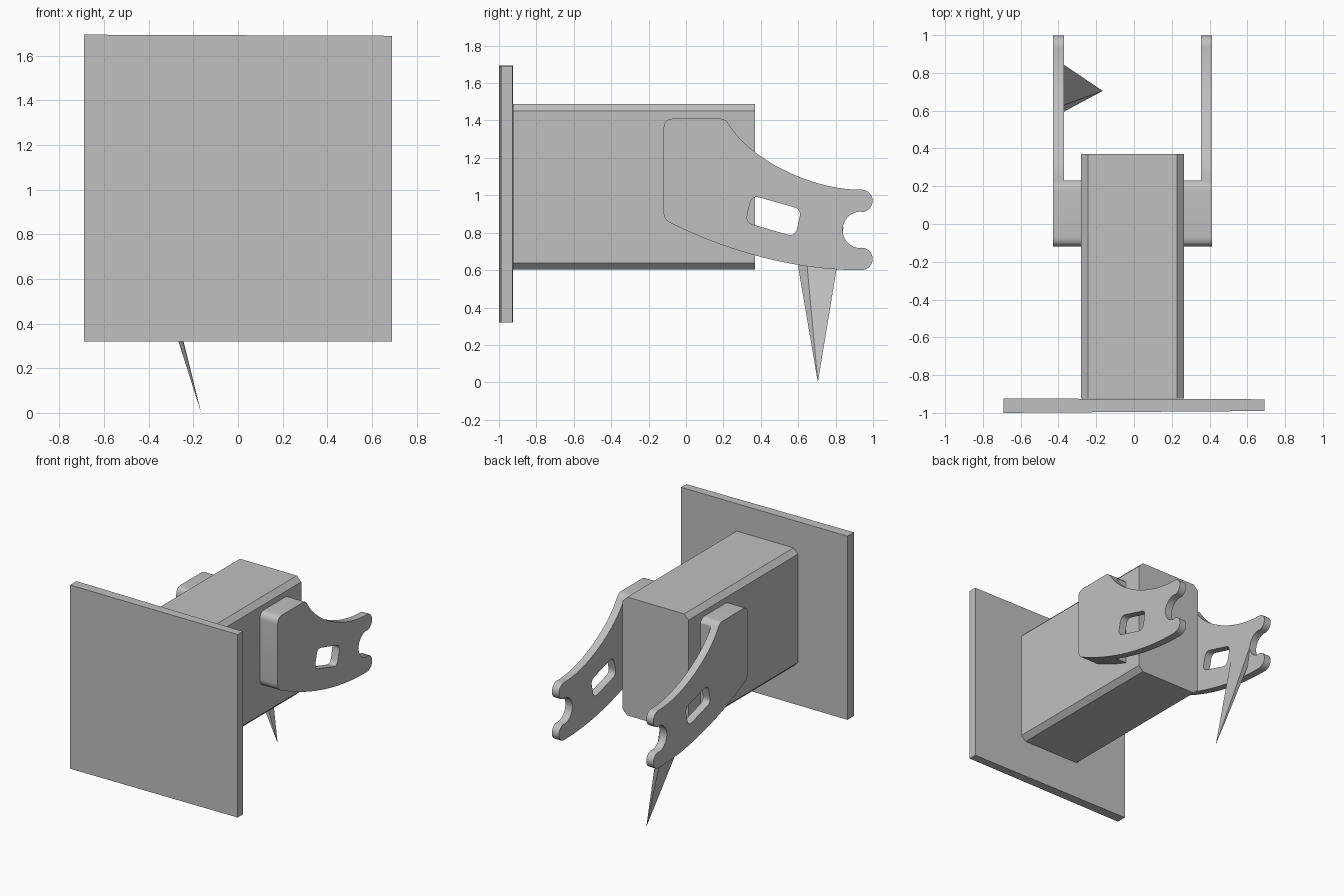
import bpy, bmesh
from math import cos, sin, radians
from mathutils import Vector
from mathutils.geometry import interpolate_bezier

cube = bpy.data.objects.get("Cube")
if cube:
    bpy.data.objects.remove(cube, do_unlink=True)

GREY = (0.53, 0.53, 0.53, 1)
steel = bpy.data.materials.new("plain grey")
steel.use_nodes = True
steel.diffuse_color = GREY
steel.node_tree.nodes["Principled BSDF"].inputs["Base Color"].default_value = GREY

MID = -0.0075   # centre plane of beam and arms


def finish(bm, name, smooth=False):
    bmesh.ops.recalc_face_normals(bm, faces=bm.faces[:])
    mesh = bpy.data.meshes.new(name)
    bm.to_mesh(mesh)
    bm.free()
    mesh.materials.append(steel)
    obj = bpy.data.objects.new(name, mesh)
    bpy.context.collection.objects.link(obj)
    if smooth:
        bpy.ops.object.select_all(action='DESELECT')
        obj.select_set(True)
        bpy.context.view_layer.objects.active = obj
        bpy.ops.object.shade_smooth_by_angle(angle=radians(30))
    return obj


def box(name, low, high):
    bm = bmesh.new()
    bmesh.ops.create_cube(bm, size=1)
    low, high = Vector(low), Vector(high)
    for v in bm.verts:
        v.co = (low + high) / 2 + v.co * (high - low)
    return bm


def arc(cy, cz, r, start, end, steps=12):
    angles = [radians(start + (end - start) * i / steps) for i in range(steps + 1)]
    return [(cy + r * cos(a), cz + r * sin(a)) for a in angles]


def bezier(*pts, steps=20):
    a, ha, hb, b = [Vector((p[0], p[1], 0)) for p in pts]
    return [(p.x, p.y) for p in interpolate_bezier(a, ha, hb, b, steps)]


def fillet(before, corner, after, r, steps=6):
    """Round a corner with a quadratic curve."""
    a, c, b = Vector(before), Vector(corner), Vector(after)
    p, q = c + (a - c).normalized() * r, c + (b - c).normalized() * r
    ts = [i / steps for i in range(steps + 1)]
    return [tuple(p * (1 - t) ** 2 + c * 2 * t * (1 - t) + q * t * t) for t in ts]


# Mounting plate, very slightly thinner towards its left edge
bm = box("plate", (-0.69, -1, 0.32), (0.69, -0.924, 1.695))
for v in bm.verts:
    if v.co.x > 0:
        v.co.y += 0.01 if v.co.y < -0.95 else -0.004
        v.co.z -= 0.005 if v.co.z > 1 else 0
finish(bm, "mounting_plate")

# Beam with chamfered long edges
bm = box("beam", (-0.28, -0.924, 0.602), (0.265, 0.37, 1.488))
long_edges = [e for e in bm.edges if abs(e.verts[0].co.y - e.verts[1].co.y) > 1]
bmesh.ops.bevel(bm, geom=long_edges, offset=0.037, segments=1, affect='EDGES')
finish(bm, "beam")

# Side outline of an arm: rounded root, swept edges, forked tip
top_back, top_front = (-0.12, 1.41), (0.208, 1.41)
low_back, sweep, belly = (-0.12, 0.868), (0.235, 1.37), (-0.06, 0.841)
outline = (
    fillet(low_back, top_back, top_front, 0.055)
    + fillet(top_back, top_front, sweep, 0.03)
    + bezier(sweep, (0.36, 1.18), (0.68, 1.03), (0.93, 1.03))
    + arc(0.938, 0.97, 0.06, 85, -90)
    + arc(0.935, 0.815, 0.098, 90, 270, 16)
    + arc(0.938, 0.66, 0.06, 90, -90)
    + bezier((0.92, 0.6), (0.6, 0.6), (0.25, 0.69), belly)
    + fillet(belly, low_back, top_back, 0.045)
)
slot_corners = [(0.352, 1.0), (0.618, 0.925), (0.583, 0.778), (0.318, 0.855)]
slot = []
for i, corner in enumerate(slot_corners):
    slot += fillet(slot_corners[i - 1], corner, slot_corners[(i + 1) % 4], 0.045)


def extrude(bm, faces, dx):
    new = bmesh.ops.extrude_face_region(bm, geom=faces)["geom"]
    bmesh.ops.translate(bm, vec=(dx, 0, 0),
                        verts=[g for g in new if isinstance(g, bmesh.types.BMVert)])
    return [g for g in new if isinstance(g, bmesh.types.BMFace)]


def arm(name, side):
    bm = bmesh.new()
    for loop in (outline, slot):
        verts = [bm.verts.new((MID + side * 0.42, y, z)) for y, z in loop]
        for i, v in enumerate(verts):
            bm.edges.new((verts[i - 1], v))
    bmesh.ops.remove_doubles(bm, verts=bm.verts[:], dist=0.001)
    bmesh.ops.triangle_fill(bm, edges=bm.edges[:], use_beauty=True)
    # Split off the thick root, then build thin plate and root block
    bmesh.ops.bisect_plane(bm, geom=bm.verts[:] + bm.edges[:] + bm.faces[:],
                           plane_co=(0, 0.23, 0), plane_no=(0, 1, 0))
    inner = extrude(bm, bm.faces[:], -side * 0.058)
    root = [f for f in inner if f.calc_center_median().y < 0.23]
    extrude(bm, root, -side * 0.092)
    bmesh.ops.dissolve_limit(bm, angle_limit=radians(0.5),
                             verts=bm.verts[:], edges=bm.edges[:])
    finish(bm, name, smooth=True)


arm("left_arm", 1)
arm("right_arm", -1)

# Sharp spike hanging from the inside of the right arm
bm = bmesh.new()
tip = bm.verts.new((-0.165, 0.705, 0))
base = [bm.verts.new((-0.37, y, z)) for y, z in
        ((0.595, 0.645), (0.63, 0.81), (0.842, 0.83), (0.81, 0.665))]
bm.faces.new(base)
for i, v in enumerate(base):
    bm.faces.new((base[i - 1], v, tip))
finish(bm, "spike")
